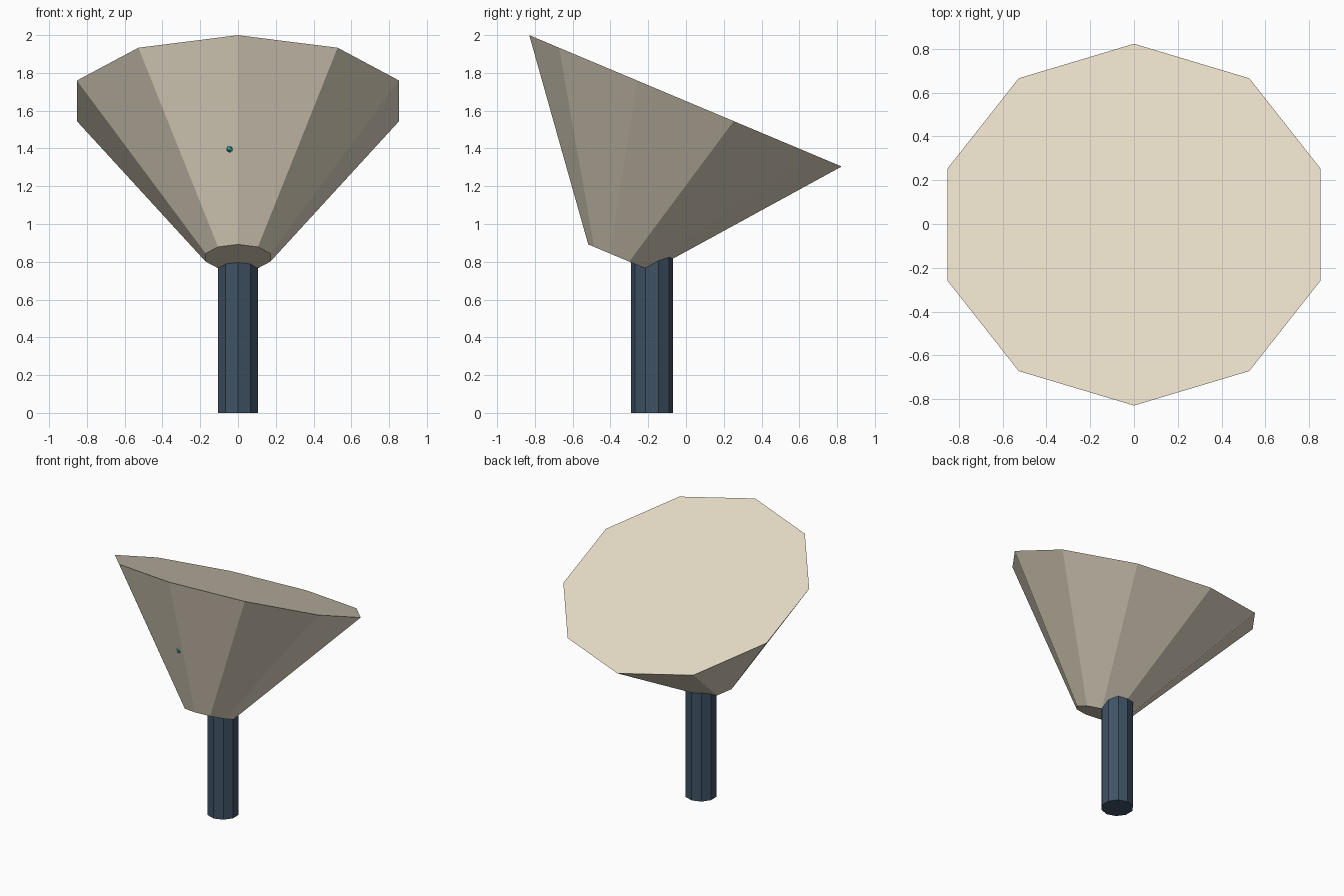
import bpy
from math import radians, sin, cos
from mathutils import Vector

if "Cube" in bpy.data.objects:
    bpy.data.objects.remove(bpy.data.objects["Cube"])


def colour(obj, name, rgb):
    mat = bpy.data.materials.new(name)
    mat.diffuse_color = (*rgb, 1)
    mat.use_nodes = True
    mat.node_tree.nodes["Principled BSDF"].inputs["Base Color"].default_value = mat.diffuse_color
    obj.data.materials.append(mat)


TILT = radians(22.8)
RIM = Vector((0, -0.003, 1.652))           # centre of the wide end
AXIS = Vector((0, sin(TILT), cos(TILT)))
DEPTH = 0.9

# ten-sided tapered head, leaning towards the back
bpy.ops.mesh.primitive_cone_add(vertices=10, radius1=0.18, radius2=0.897, depth=DEPTH,
                                location=RIM - AXIS * DEPTH / 2, rotation=(-TILT, 0, 0))
head = bpy.context.object
head.name = "tapered_head"
colour(head, "cream", (0.78, 0.70, 0.56))

# upright post, running a little way into the head
POST_TOP = 0.9
bpy.ops.mesh.primitive_cylinder_add(vertices=10, radius=0.112, depth=POST_TOP,
                                    location=(0, -0.18, POST_TOP / 2))
post = bpy.context.object
post.name = "post"
colour(post, "slate_blue", (0.05, 0.085, 0.13))

# tiny bead half sunk in the front face
bpy.ops.mesh.primitive_ico_sphere_add(subdivisions=1, radius=0.02,
                                      location=(-0.043, -0.643, 1.398))
bead = bpy.context.object
bead.name = "front_bead"
colour(bead, "teal", (0.07, 0.5, 0.5))
